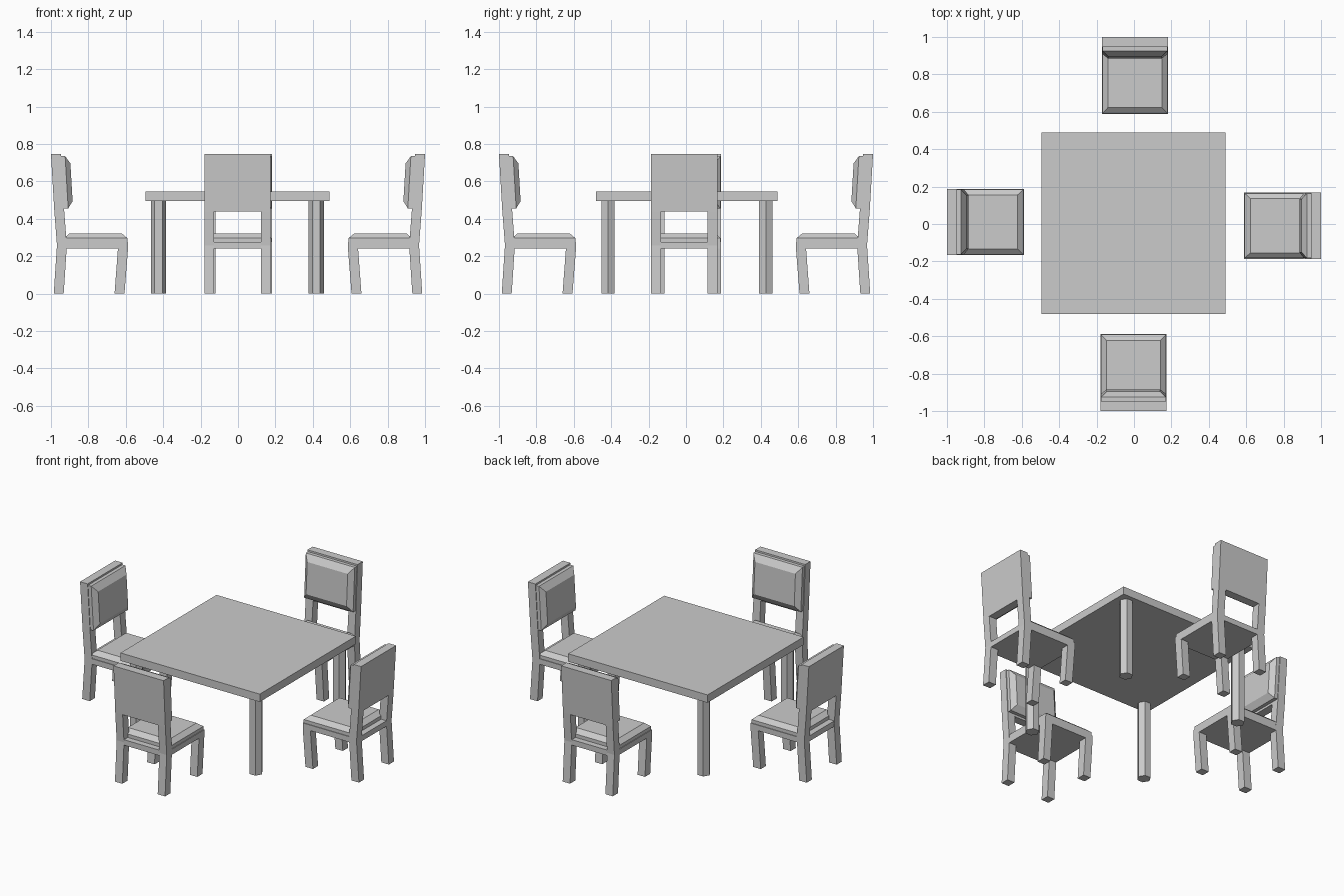
import bpy, bmesh
from math import cos, sin, pi
from mathutils import Matrix, Vector

cube = bpy.data.objects.get("Cube")
if cube:
    bpy.data.objects.remove(cube, do_unlink=True)

grey = bpy.data.materials.new("plain grey")
grey.use_nodes = True
COLOUR = (0.6, 0.6, 0.6, 1)
grey.diffuse_color = COLOUR
grey.node_tree.nodes["Principled BSDF"].inputs["Base Color"].default_value = COLOUR


def loft(name, rings, matrix=Matrix()):
    """Skin a stack of matching rings and cap both ends."""
    bm = bmesh.new()
    loops = [[bm.verts.new(matrix @ Vector(p)) for p in ring] for ring in rings]
    n = len(loops[0])
    for a, b in zip(loops, loops[1:]):
        for i in range(n):
            j = (i + 1) % n
            bm.faces.new((a[i], a[j], b[j], b[i]))
    bm.faces.new(loops[0][::-1])
    bm.faces.new(loops[-1])
    bmesh.ops.recalc_face_normals(bm, faces=bm.faces)
    mesh = bpy.data.meshes.new(name)
    bm.to_mesh(mesh)
    bm.free()
    mesh.materials.append(grey)
    obj = bpy.data.objects.new(name, mesh)
    bpy.context.collection.objects.link(obj)
    return obj


def rect(x0, x1, y0, y1, z):
    return [(x0, y0, z), (x1, y0, z), (x1, y1, z), (x0, y1, z)]


def strip(name, sections, y0, y1, matrix):
    """Upright board whose sections are (back x, front x, z)."""
    return loft(name, [rect(a, b, y0, y1, z) for a, b, z in sections], matrix)


# Table
loft("table_top", [rect(-0.495, 0.49, -0.48, 0.49, z) for z in (0.495, 0.545)])
for sx in (-1, 1):
    for sy in (-1, 1):
        rings = [[(sx * 0.422 - 0.003 + 0.041 * cos(k * pi / 3),
                   sy * 0.422 + 0.005 + 0.041 * sin(k * pi / 3), z)
                  for k in range(6)] for z in (0, 0.495)]
        loft("table_leg", rings)

# Chairs, each drawn on the -x side facing +x, then turned about the table
W = 0.177
LEG = 0.052
REAR = [(-0.985, -0.932, 0), (-0.968, -0.915, 0.258), (-0.982, -0.929, 0.44)]
BACK = [(-0.982, -0.929, 0.44), (-1.0, -0.947, 0.745)]
FRONT = [(-0.66, -0.607, 0), (-0.642, -0.588, 0.24)]
SEAT = [(-0.968, -0.588, 0.24), (-0.968, -0.588, 0.275)]


def back_pad_ring(depth, inset):
    ring = []
    for y, z in ((-1, 0.45), (1, 0.45), (1, 0.74), (-1, 0.74)):
        z += inset * (1.3 if z < 0.6 else -1.3)
        x = -0.929 - 0.018 * (z - 0.44) / 0.305 + depth
        ring.append((x, y * (W - inset), z))
    return ring


for turn, shift in enumerate((0.011, 0.003, 0.009, 0.005)):
    m = Matrix.Rotation(turn * pi / 2, 4, 'Z') @ Matrix.Translation((0, shift, 0))
    for lo, hi in ((-W, LEG - W), (W - LEG, W)):
        strip("chair_rear_leg", REAR, lo, hi, m)
        strip("chair_front_leg", FRONT, lo, hi, m)
    strip("chair_back", BACK, -W, W, m)
    strip("chair_seat", SEAT, -W, W, m)
    # Padded seat with a bevelled rim
    loft("seat_cushion", [rect(-0.93, -0.592, -W + 0.004, W - 0.004, 0.275),
                          rect(-0.93, -0.592, -W + 0.004, W - 0.004, 0.297),
                          rect(-0.90, -0.622, -W + 0.032, W - 0.032, 0.322)], m)
    # Padded backrest with a bevelled rim
    loft("back_cushion", [back_pad_ring(0, 0.004), back_pad_ring(0.022, 0.004),
                          back_pad_ring(0.048, 0.034)], m)
